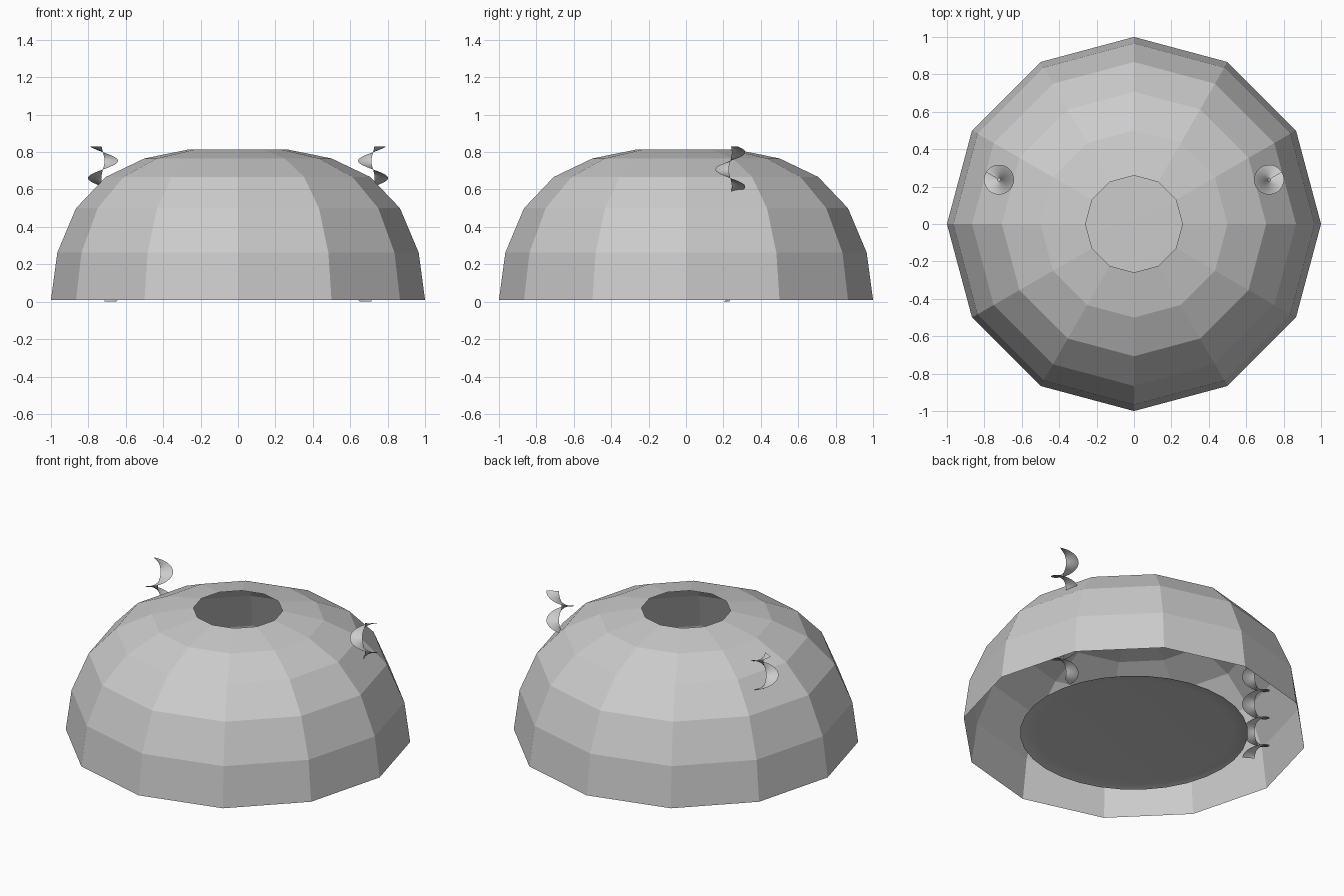
import bpy, math

if "Cube" in bpy.data.objects:
    bpy.data.objects.remove(bpy.data.objects["Cube"])


def make_mesh(name, rows, closed=True, cap=False, smooth=False):
    """Skin a list of equally long vertex rows with quads."""
    n = len(rows[0])
    verts = [v for row in rows for v in row]
    faces = []
    for i in range(len(rows) - 1):
        for j in range(n if closed else n - 1):
            k = (j + 1) % n
            faces.append((i * n + j, i * n + k, (i + 1) * n + k, (i + 1) * n + j))
    if cap:
        faces.append(tuple((len(rows) - 1) * n + j for j in range(n)))
    me = bpy.data.meshes.new(name)
    me.from_pydata(verts, [], faces)
    me.polygons.foreach_set("use_smooth", [smooth] * len(faces))
    ob = bpy.data.objects.new(name, me)
    bpy.context.collection.objects.link(ob)
    return ob


def ring(r, z, n):
    return [(r * math.cos(math.tau * i / n), r * math.sin(math.tau * i / n), z)
            for i in range(n)]


# Faceted dome shell, open at top and bottom
profile = [(1.0, 0.01), (0.966, 0.263), (0.866, 0.5),
           (0.707, 0.667), (0.5, 0.766), (0.259, 0.815)]
make_mesh("dome_shell", [ring(r, z, 12) for r, z in profile])

# Thin round base plate with a shallow bevelled rim
plate = [(0.66, 0.01), (0.63, 0.018), (0.575, 0.022)]
make_mesh("base_plate", [ring(r, z, 32) for r, z in plate], cap=True, smooth=True)

# Mirrored pair of vertical spiral blades
HEIGHT, TURNS, STEPS = 0.83, 4.5, 144
for name, side in (("right_spiral", 1), ("left_spiral", -1)):
    rows = []
    for i in range(STEPS + 1):
        t = i / STEPS
        a = math.radians(30) + math.tau * TURNS * (1 - t)
        rows.append([(side * (0.722 + r * math.cos(a)), 0.237 + r * math.sin(a), HEIGHT * t)
                     for r in (0.008, 0.044, 0.08)])
    make_mesh(name, rows, closed=False, smooth=True)
